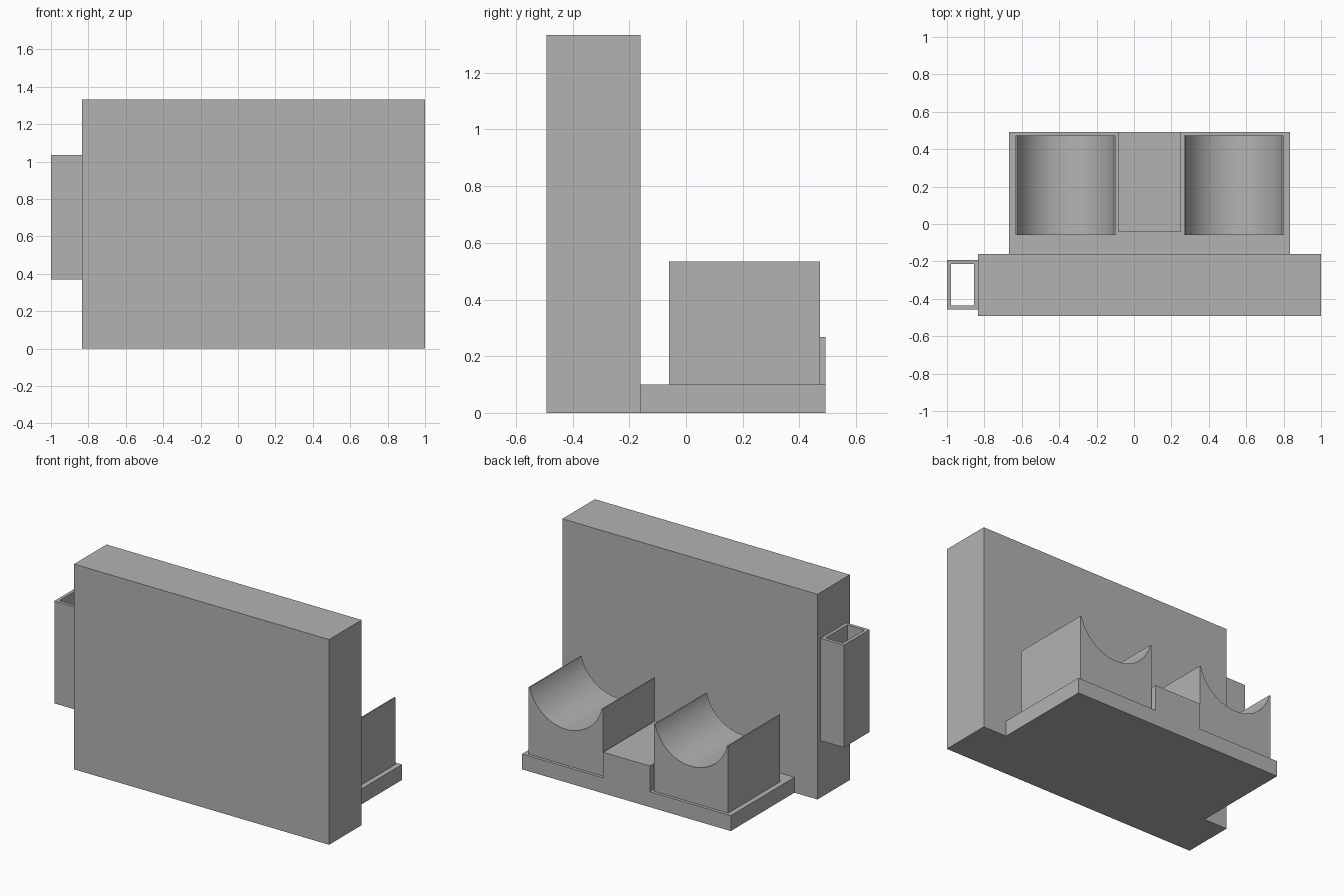
import bpy
import bmesh
import math

cube = bpy.data.objects.get("Cube")
if cube:
    bpy.data.objects.remove(cube, do_unlink=True)

grey = bpy.data.materials.new("plain_grey")
grey.use_nodes = True
colour = (0.45, 0.45, 0.45, 1)
grey.diffuse_color = colour
grey.node_tree.nodes["Principled BSDF"].inputs["Base Color"].default_value = colour


def finish(name, bm):
    bmesh.ops.recalc_face_normals(bm, faces=bm.faces)
    mesh = bpy.data.meshes.new(name)
    bm.to_mesh(mesh)
    bm.free()
    mesh.materials.append(grey)
    obj = bpy.data.objects.new(name, mesh)
    bpy.context.collection.objects.link(obj)
    return obj


def add_box(bm, x, y, z):
    """Box spanning the given (low, high) ranges."""
    verts = bmesh.ops.create_cube(bm, size=1)["verts"]
    for v in verts:
        v.co = [r[0] if c < 0 else r[1] for c, r in zip(v.co, (x, y, z))]
    return [f for f in bm.faces if f.verts[0] in verts]


def box(name, x, y, z):
    bm = bmesh.new()
    add_box(bm, x, y, z)
    return finish(name, bm)


def cradle(name, cx):
    """Block with a round trough along y, extruded from its end profile."""
    half, base, top, radius, centre_z = 0.267, 0.1, 0.535, 0.267, 0.6
    reach = math.acos((centre_z - top) / radius)
    steps = 40
    profile = [(-half, top), (-half, base), (half, base), (half, top)]
    for i in range(steps + 1):
        a = reach - 2 * reach * i / steps
        profile.append((radius * math.sin(a), centre_z - radius * math.cos(a)))
    bm = bmesh.new()
    face = bm.faces.new([bm.verts.new((cx + x, -0.06, z)) for x, z in profile])
    out = bmesh.ops.extrude_face_region(bm, geom=[face])["geom"]
    moved = [g for g in out if isinstance(g, bmesh.types.BMVert)]
    bmesh.ops.translate(bm, verts=moved, vec=(0, 0.533, 0))
    obj = finish(name, bm)
    bpy.ops.object.select_all(action="DESELECT")
    obj.select_set(True)
    bpy.context.view_layer.objects.active = obj
    bpy.ops.object.shade_smooth_by_angle(angle=math.radians(20))


# Upright panel and the low shelf behind it
box("front_panel", (-0.833, 1), (-0.493, -0.16), (0, 1.333))
box("rear_shelf", (-0.667, 0.833), (-0.16, 0.493), (0, 0.1))

# Two cradles with a spacer block between them
cradle("right_cradle", -0.367)
cradle("left_cradle", 0.533)
box("centre_block", (-0.085, 0.25), (-0.04, 0.493), (0.1, 0.267))

# Open rectangular sleeve on the panel's right edge
bm = bmesh.new()
add_box(bm, (-1, -0.833), (-0.457, -0.192), (0.37, 1.035))
ends = [f for f in bm.faces if abs(f.normal.z) > 0.9]
bmesh.ops.inset_individual(bm, faces=ends, thickness=0.03)
bmesh.ops.bridge_loops(bm, edges=[e for f in ends for e in f.edges])
bmesh.ops.delete(bm, geom=ends, context="FACES_ONLY")
finish("side_sleeve", bm)
